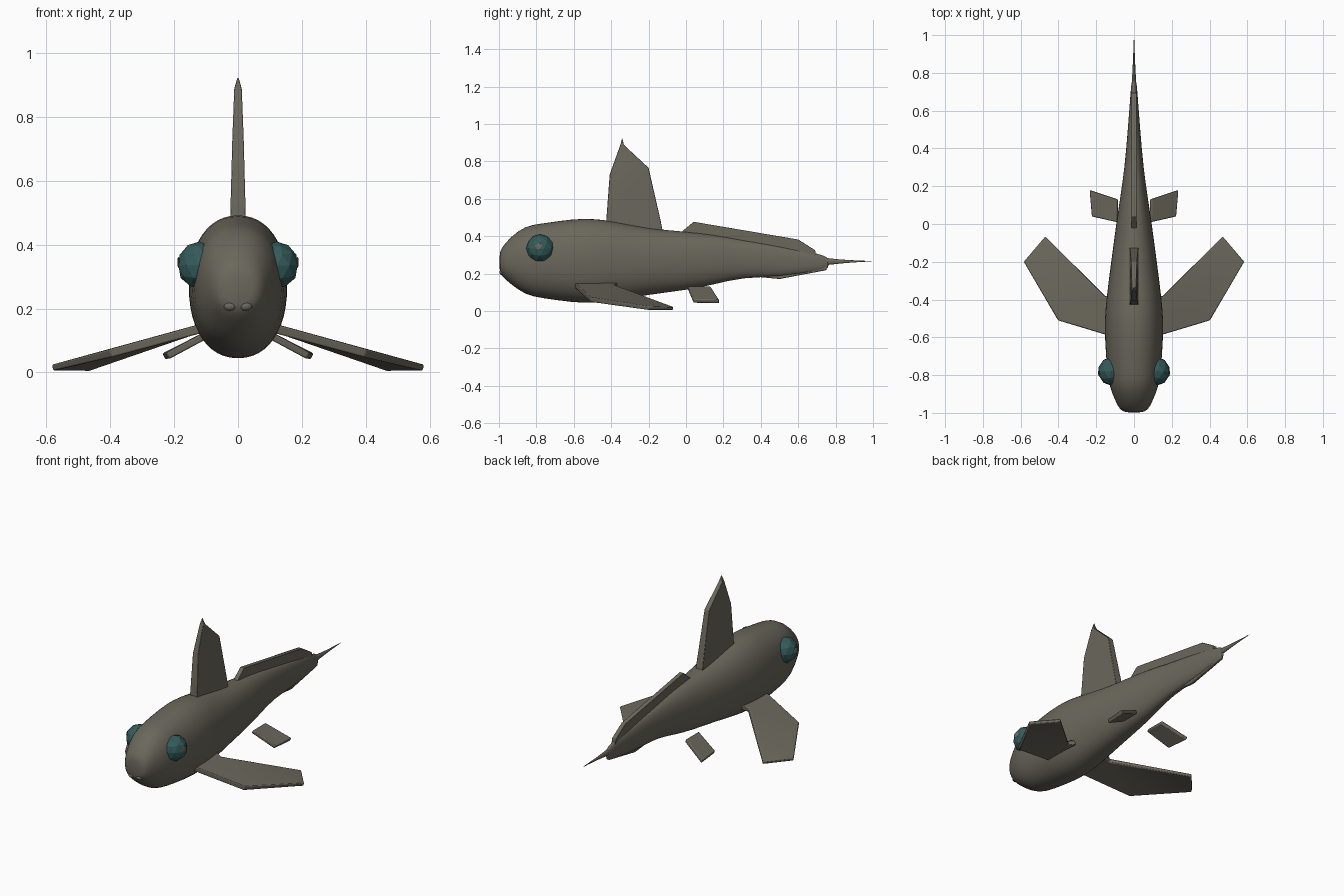
import bpy, bmesh, math
from mathutils import Vector

if "Cube" in bpy.data.objects:
    bpy.data.objects.remove(bpy.data.objects["Cube"], do_unlink=True)


def material(name, rgb):
    m = bpy.data.materials.new(name)
    m.use_nodes = True
    m.diffuse_color = (*rgb, 1)
    m.node_tree.nodes["Principled BSDF"].inputs["Base Color"].default_value = (*rgb, 1)
    return m


SKIN = material("grey brown skin", (0.145, 0.135, 0.105))
IRIS = material("dark teal eye", (0.035, 0.105, 0.105))
PUPIL = material("pale pupil", (0.16, 0.15, 0.125))


def finish(name, bm, mat, smooth=None):
    bmesh.ops.recalc_face_normals(bm, faces=bm.faces)
    me = bpy.data.meshes.new(name)
    bm.to_mesh(me)
    bm.free()
    ob = bpy.data.objects.new(name, me)
    bpy.context.collection.objects.link(ob)
    me.materials.append(mat)
    if smooth:
        bpy.ops.object.select_all(action="DESELECT")
        ob.select_set(True)
        bpy.context.view_layer.objects.active = ob
        bpy.ops.object.shade_smooth_by_angle(angle=math.radians(smooth))
    return ob


def loft(name, stations, sides=24, power=2.2):
    """Skin rounded cross-sections given as (y, bottom, top, half width)."""
    bm = bmesh.new()
    rings = []
    for y, low, high, w in stations:
        ring = []
        for i in range(sides):
            a = math.tau * i / sides
            c, s = math.cos(a), math.sin(a)
            x = math.copysign(abs(c) ** (2 / power), c) * w
            z = math.copysign(abs(s) ** (2 / power), s) * (high - low) / 2
            ring.append(bm.verts.new((x, y, (low + high) / 2 + z)))
        rings.append(ring)
    for a, b in zip(rings, rings[1:]):
        for i in range(sides):
            j = (i + 1) % sides
            bm.faces.new((a[i], a[j], b[j], b[i]))
    bm.faces.new(rings[0])
    bm.faces.new(rings[-1])
    ob = finish(name, bm, SKIN, 60)
    ob.modifiers.new("Round", "SUBSURF").levels = 1
    ob.modifiers["Round"].render_levels = 1
    return ob


def slab(name, points, axis, halves, side=1):
    """Tapered fin: an outline thickened along an axis by a half width per point."""
    bm = bmesh.new()
    axis = Vector(axis).normalized()
    loops = []
    for sign in (1, -1):
        loop = []
        for p, h in zip(points, halves):
            v = Vector(p) + axis * h * sign
            loop.append(bm.verts.new((v.x * side, v.y, v.z)))
        loops.append(loop)
    n = len(points)
    for loop in loops:
        bmesh.ops.triangulate(bm, faces=[bm.faces.new(loop)])
    for i in range(n):
        j = (i + 1) % n
        bm.faces.new((loops[0][i], loops[0][j], loops[1][j], loops[1][i]))
    ob = finish(name, bm, SKIN, 30)
    bev = ob.modifiers.new("Soft edge", "BEVEL")
    bev.width = 0.005
    bev.segments = 2
    return ob


# Body with blunt snout and slim tail
loft("body", [
    (-0.998, 0.21, 0.31, 0.045), (-0.985, 0.185, 0.34, 0.075),
    (-0.94, 0.145, 0.395, 0.098), (-0.86, 0.085, 0.457, 0.132),
    (-0.78, 0.068, 0.468, 0.144), (-0.6, 0.043, 0.495, 0.156),
    (-0.5, 0.04, 0.495, 0.156), (-0.4, 0.05, 0.485, 0.148),
    (-0.2, 0.086, 0.442, 0.122), (0, 0.11, 0.425, 0.095),
    (0.15, 0.14, 0.41, 0.072), (0.3, 0.18, 0.38, 0.05),
    (0.5, 0.18, 0.35, 0.033), (0.7, 0.21, 0.31, 0.018),
    (0.77, 0.225, 0.285, 0.012)])
loft("tail_spike", [(0.68, 0.235, 0.298, 0.016), (0.78, 0.247, 0.28, 0.011),
                    (0.88, 0.259, 0.272, 0.005), (1.0, 0.265, 0.267, 0.001)], 8, 2)

# Upright fins along the centre line
dorsal = [(-0.43, 0.44), (-0.425, 0.5), (-0.408, 0.73), (-0.352, 0.885), (-0.341, 0.925),
          (-0.332, 0.888), (-0.2, 0.765), (-0.135, 0.48), (-0.12, 0.4)]
slab("dorsal_fin", [(0, y, z) for y, z in dorsal], (1, 0, 0),
     [0.025, 0.024, 0.018, 0.012, 0.002, 0.012, 0.016, 0.022, 0.024])
tail_top = [(-0.04, 0.41), (0, 0.44), (0.04, 0.477), (0.6, 0.382), (0.69, 0.325), (0.7, 0.28), (0.4, 0.3)]
slab("tail_upper_fin", [(0, y, z) for y, z in tail_top], (1, 0, 0), [0.013] * 7)
tail_low = [(0.3, 0.19), (0.5, 0.171), (0.75, 0.218), (0.76, 0.25), (0.4, 0.26)]
slab("tail_lower_fin", [(0, y, z) for y, z in tail_low], (1, 0, 0), [0.01] * 5)

# Paired fins, eyes and nostrils
for side, label in ((1, "left"), (-1, "right")):
    slab(label + "_pectoral_fin",
         [(0.1, -0.6, 0.142), (0.15, -0.585, 0.128), (0.4, -0.51, 0.06), (0.582, -0.2, 0.014),
          (0.47, -0.068, 0.013), (0.15, -0.385, 0.128), (0.1, -0.36, 0.142)],
         (0.28, 0, 1), [0.014, 0.014, 0.013, 0.01, 0.01, 0.014, 0.014], side)
    slab(label + "_pelvic_fin",
         [(0.088, 0.01, 0.123), (0.22, 0.04, 0.052), (0.232, 0.178, 0.05), (0.088, 0.13, 0.123)],
         (0.5, 0, 1), [0.011] * 4, side)

    # Faceted eye with the outermost facets forming a pupil
    bm = bmesh.new()
    bmesh.ops.create_icosphere(bm, subdivisions=2, radius=1)
    for v in bm.verts:
        v.co = Vector((side * (0.121 + 0.069 * v.co.x), -0.78 + 0.075 * v.co.y, 0.335 + 0.075 * v.co.z))
    eye = finish(label + "_eye", bm, IRIS)

    # Thin pupil plate just proud of the eye
    bm = bmesh.new()
    bmesh.ops.create_uvsphere(bm, u_segments=8, v_segments=4, radius=1)
    for v in bm.verts:
        v.co = Vector((side * (0.186 + 0.004 * v.co.x), -0.787 + 0.02 * v.co.y, 0.345 + 0.018 * v.co.z))
    finish(label + "_pupil", bm, PUPIL)

    bm = bmesh.new()
    bmesh.ops.create_uvsphere(bm, u_segments=12, v_segments=8, radius=1)
    for v in bm.verts:
        v.co = Vector((side * 0.025 + 0.02 * v.co.x, -0.985 + 0.013 * v.co.y, 0.207 + 0.014 * v.co.z))
    finish(label + "_nostril", bm, SKIN, 60)
